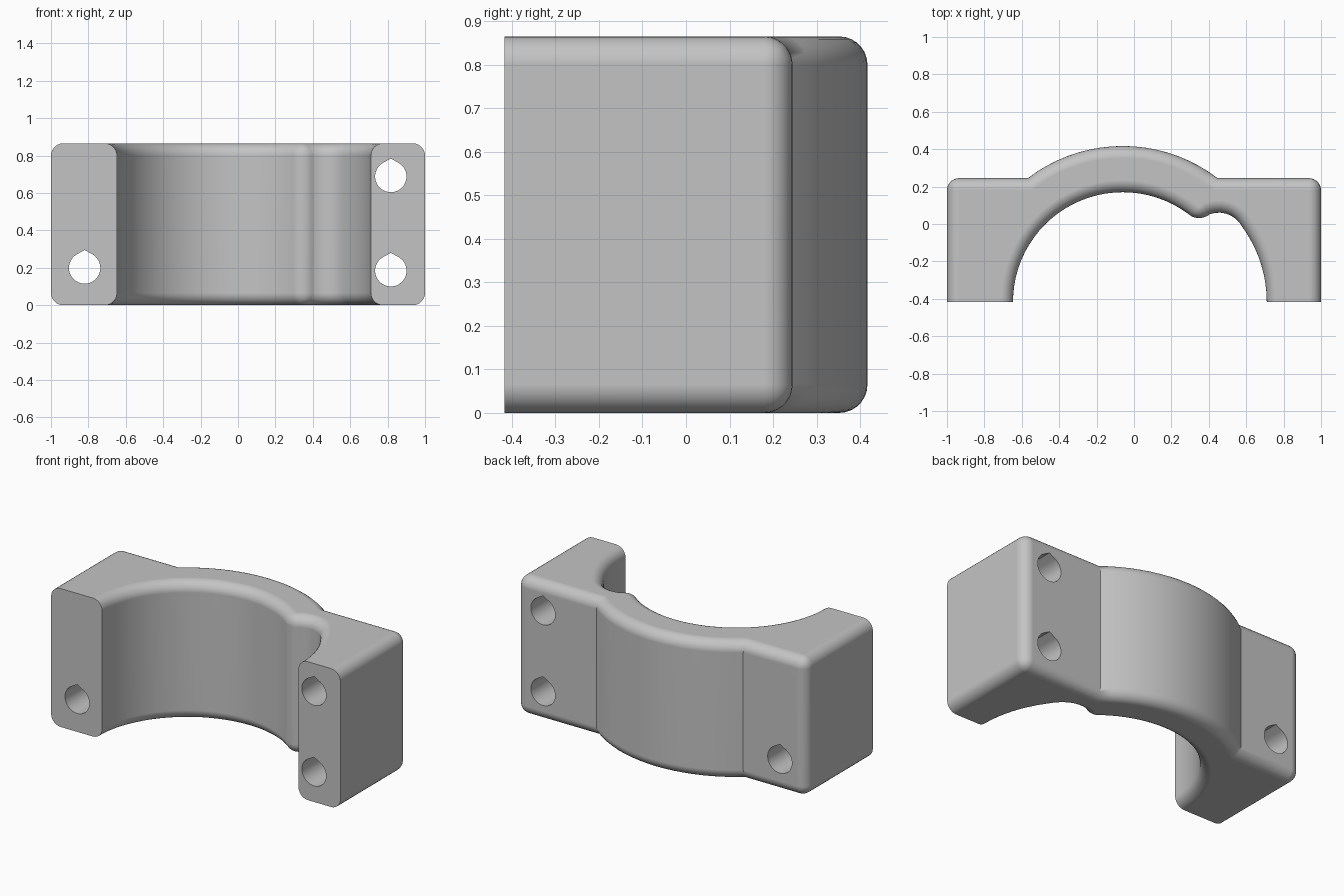
import bpy, bmesh, math

cube = bpy.data.objects.get("Cube")
if cube:
    bpy.data.objects.remove(cube, do_unlink=True)

HEIGHT, FRONT, BACK, FILLET = 0.865, -0.417, 0.245, 0.065

grey = bpy.data.materials.new("light_grey")
grey.use_nodes = True
colour = (0.55, 0.55, 0.55, 1)
grey.diffuse_color = colour
grey.node_tree.nodes["Principled BSDF"].inputs["Base Color"].default_value = colour


def arc(cx, cy, r, start, end, steps):
    angles = [math.radians(start + (end - start) * i / steps) for i in range(steps + 1)]
    return [(cx + r * math.cos(a), cy + r * math.sin(a)) for a in angles]


def prism(name, points, to_3d, depth):
    """Extrude a closed 2D outline along a vector."""
    bm = bmesh.new()
    face = bm.faces.new([bm.verts.new(to_3d(*p)) for p in points])
    ext = bmesh.ops.extrude_face_region(bm, geom=[face])
    moved = [g for g in ext["geom"] if isinstance(g, bmesh.types.BMVert)]
    bmesh.ops.translate(bm, verts=moved, vec=depth)
    bmesh.ops.recalc_face_normals(bm, faces=bm.faces)
    return bm


def add_object(name, bm):
    mesh = bpy.data.meshes.new(name)
    bm.to_mesh(mesh)
    bm.free()
    mesh.materials.append(grey)
    obj = bpy.data.objects.new(name, mesh)
    bpy.context.collection.objects.link(obj)
    return obj


# Plan outline: main bore, side groove meeting it at a ridge, then the outer shell
ridge = (0.345, 0.009)
bore = arc(-0.06, FRONT, 0.587, 180, 54, 28)
groove = arc(0.453, -0.079, 0.14, 110, 38.5, 6)
flank = arc(0.03, FRONT, 0.68, 38.5, 0, 9)[1:]
half = math.degrees(math.asin((BACK - FRONT) / 0.834))
shell = arc(-0.06, FRONT, 0.834, half, 180 - half, 18)
corners = [(1, BACK), (-1, BACK)]
outline = (bore + [ridge] + groove + flank + [(1, FRONT), corners[0]]
           + shell + [corners[1], (-1, FRONT)])

# Clamp body, with rounded rims, back corners and ridge; the front stays cut flat
bm = prism("clamp_body", outline, lambda x, y: (x, y, 0), (0, 0, HEIGHT))


def is_rounded(edge):
    a, b = (v.co for v in edge.verts)
    if abs(a.z - b.z) < 0.001:
        return max(a.y, b.y) > FRONT + 0.001
    return any(math.hypot(a.x - x, a.y - y) < 0.001 for x, y in corners + [ridge])


bmesh.ops.bevel(bm, geom=[e for e in bm.edges if is_rounded(e)], offset=FILLET,
                offset_type='OFFSET', affect='EDGES', segments=7, profile=0.5,
                clamp_overlap=False)
body = add_object("clamp_body", bm)
bpy.context.view_layer.objects.active = body
body.select_set(True)

# Bolt holes: round with a slightly pointed top, running front to back
teardrop = arc(0, 0, 0.084, 61, -241, 28) + [(0, 0.096)]
for hx, hz in [(-0.82, 0.199), (0.817, 0.184), (0.817, 0.688)]:
    cutter = add_object("hole_cutter", prism(
        "hole_cutter", teardrop, lambda x, z: (hx + x, -1, hz + z), (0, 2, 0)))
    cutter.hide_render = True
    cut = body.modifiers.new("bolt_hole", 'BOOLEAN')
    cut.operation = 'DIFFERENCE'
    cut.solver = 'EXACT'
    cut.object = cutter
    bpy.ops.object.modifier_apply(modifier=cut.name)
    bpy.data.objects.remove(cutter, do_unlink=True)

# Smooth rounds, crisp cut edges
bpy.ops.object.shade_smooth_by_angle(angle=math.radians(30))
normals = body.modifiers.new("even_shading", 'WEIGHTED_NORMAL')
normals.keep_sharp = True
